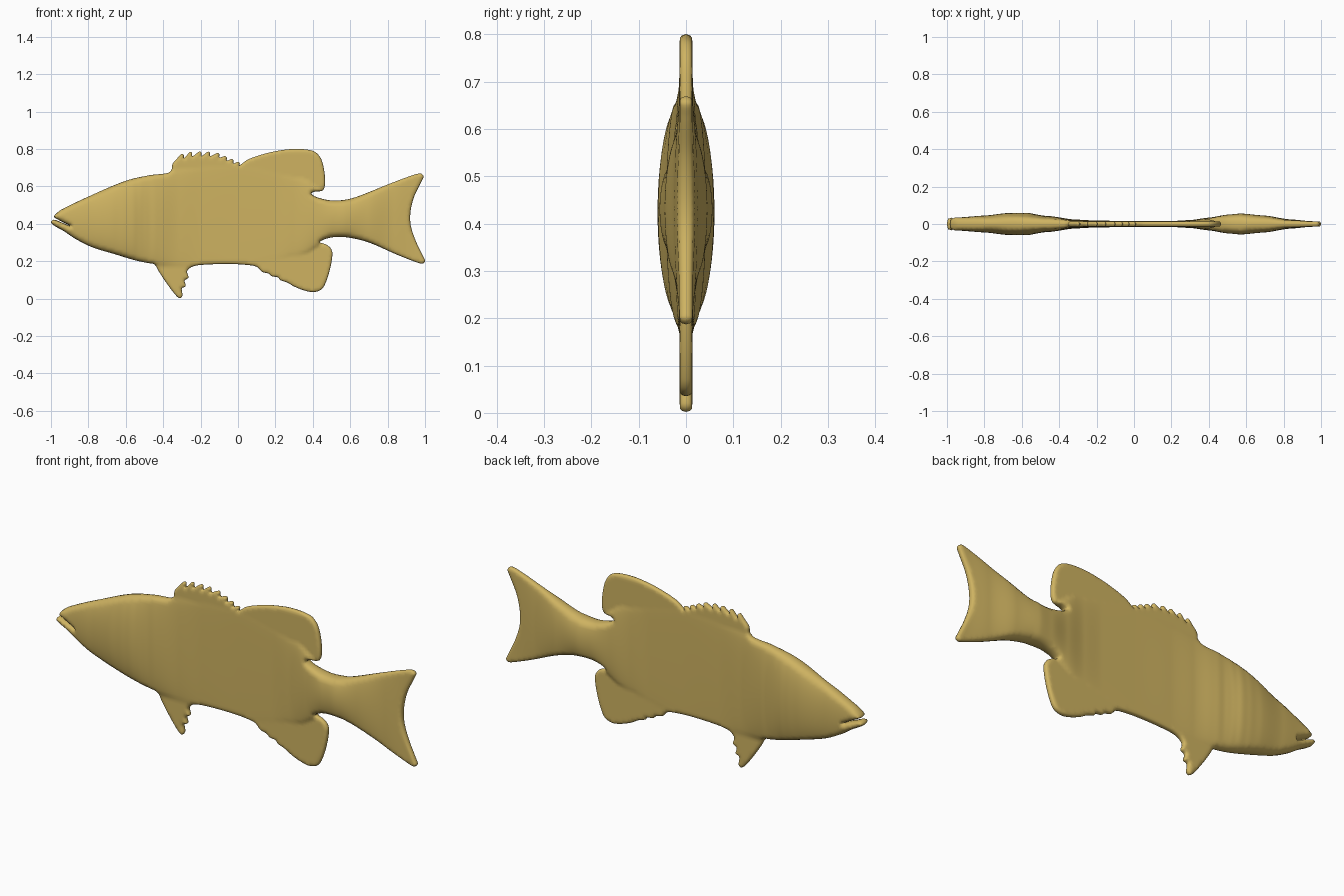
import bpy, bmesh, math
from mathutils import Vector, kdtree
from mathutils.geometry import delaunay_2d_cdt

if "Cube" in bpy.data.objects:
    bpy.data.objects.remove(bpy.data.objects["Cube"])

# Side profile, traced clockwise as open curves that join end to end
forehead = [(-.90, .39), (-.965, .424), (-.983, .436), (-.975, .452), (-.94, .478), (-.79, .55),
            (-.60, .63), (-.47, .66), (-.375, .672), (-.355, .69), (-.35, .72), (-.325, .75)]
spine_tips = [(-.30, .775), (-.255, .785), (-.205, .787), (-.16, .786), (-.11, .779),
              (-.07, .762), (-.035, .747), (0, .732)]
soft_dorsal = [(.007, .712), (.05, .742), (.12, .768), (.2, .788), (.3, .80), (.40, .79),
               (.44, .755), (.46, .69), (.465, .61), (.452, .578), (.41, .572), (.392, .562)]
tail = [(.42, .543), (.5, .525), (.58, .53), (.65, .55), (.8, .61), (.92, .655), (.975, .669),
        (.992, .655), (.98, .625), (.94, .54), (.922, .46), (.924, .39), (.95, .31), (.99, .225),
        (1, .20), (.985, .187), (.95, .196), (.85, .235), (.7, .30), (.6, .325), (.53, .33),
        (.47, .32), (.438, .302)]
anal_fin = [(.47, .29), (.495, .27), (.505, .24), (.49, .15), (.462, .07), (.44, .045), (.40, .035),
            (.35, .045), (.30, .065), (.265, .085), (.225, .10), (.215, .113), (.18, .12),
            (.165, .133), (.13, .143), (.10, .17)]
belly = [(.05, .18), (-.05, .185), (-.2, .18), (-.25, .168)]
pelvic_fin = [(-.272, .145), (-.265, .112), (-.285, .097), (-.28, .066), (-.30, .055), (-.297, .015),
              (-.31, .002), (-.33, .015), (-.38, .08), (-.42, .14), (-.447, .183)]
throat = [(-.48, .19), (-.55, .205), (-.65, .235), (-.78, .275), (-.87, .32), (-.93, .36),
          (-.99, .395), (-1, .41), (-.985, .422), (-.94, .406)]

# Body half thickness, centre height and half height along x
THICK = [(-1, .037), (-.93, .036), (-.8, .045), (-.67, .059), (-.58, .060), (-.53, .054),
         (-.5, .046), (-.45, .042), (-.32, .024), (-.2, .018), (0, .016), (.2, .016), (.3, .021),
         (.4, .034), (.5, .050), (.57, .056), (.7, .045), (.83, .025), (.95, .015), (1, .014)]
CENTRE = [(-1, .42), (-.8, .412), (-.6, .425), (0, .44), (.35, .44), (.5, .43), (1, .43)]
HALF = [(-1, .06), (-.8, .14), (-.6, .215), (-.45, .25), (0, .27), (.35, .2), (.5, .11),
        (.6, .11), (.75, .17), (1, .26)]
RIM = .014
STEP = .006


def lerp(table, x):
    x = min(max(x, table[0][0]), table[-1][0])
    for (x0, a), (x1, b) in zip(table, table[1:]):
        if x <= x1:
            f = (x - x0) / (x1 - x0)
            f = f * f * (3 - 2 * f) * .5 + f * .5
            return a + (b - a) * f


def spines(tips):
    # hooked teeth: each tip is followed by a small valley
    out = []
    for x, z in tips:
        out += [(x, z), (x + .010, z - .007), (x + .011, z - .024)]
    return out[:-1]


def smooth_loop(pts):
    # closed Catmull-Rom curve sampled at an even step
    p = [Vector(q) for q in pts]
    out, n = [], len(p)
    for i in range(n):
        a, b, c, d = p[i - 1], p[i], p[(i + 1) % n], p[(i + 2) % n]
        ln = (c - b).length
        m0 = (c - a) * ln / ((c - b).length + (b - a).length)
        m1 = (d - b) * ln / ((d - c).length + (c - b).length)
        k = max(2, round(ln / STEP))
        for j in range(k):
            t = j / k
            out.append(b * (2*t**3 - 3*t*t + 1) + m0 * (t**3 - 2*t*t + t)
                       + c * (3*t*t - 2*t**3) + m1 * (t**3 - t*t))
    return out


def thickness(x, z, d):
    # rounded rim plus an elliptical swelling of head and tail root
    def edge(r):
        return math.sqrt(max(0, 1 - (1 - min(d / r, 1)) ** 2))
    u = (z - lerp(CENTRE, x)) / lerp(HALF, x)
    swell = math.sqrt(max(0, 1 - u * u))
    # faint gill folds behind the head
    fold = .0012 * math.sin((x + .12 * (z - .4) ** 2) * 110) * math.exp(-((x + .53) / .08) ** 2)
    return RIM * edge(.013) + (lerp(THICK, x) - RIM + fold) * swell * edge(.022)


loop = smooth_loop(forehead + spines(spine_tips) + soft_dorsal + tail + anal_fin
                   + belly + pelvic_fin + throat)
n = len(loop)
kd = kdtree.KDTree(n)
for i, p in enumerate(loop):
    kd.insert((p.x, p.y, 0), i)
kd.balance()


def dist(p):
    return kd.find((p[0], p[1], 0))[2]


# Rim rings and an inner grid of points
pts = list(loop)
for off in (.0025, .007):
    for i in range(n):
        t = (loop[(i + 1) % n] - loop[i - 1]).normalized()
        q = loop[i] + Vector((t.y, -t.x)) * off
        if dist(q) > off * .95:
            pts.append(q)
G = .012
for i in range(int(2 / G) + 1):
    for j in range(int(.82 / G) + 1):
        q = Vector((-1 + (i + .5 * (j % 2)) * G, j * G))
        if dist(q) > .012:
            pts.append(q)
edges = [(i, (i + 1) % n) for i in range(n)]
vs, _, tris, *_ = delaunay_2d_cdt(pts, edges, [], 1, 1e-6)

# Two mirrored sides that share the outline
bm = bmesh.new()
front, back = [], []
for v in vs:
    d = dist(v)
    h = thickness(v.x, v.y, d) if d > 1e-4 else 0
    f = bm.verts.new((v.x, -h, v.y))
    front.append(f)
    back.append(bm.verts.new((v.x, h, v.y)) if h > 0 else f)
for t in tris:
    for side in (front, back):
        q = [side[i] for i in (t if side is front else t[::-1])]
        if bm.faces.get(q) is None:
            bm.faces.new(q)
bmesh.ops.delete(bm, geom=[v for v in bm.verts if not v.link_faces], context='VERTS')
bmesh.ops.recalc_face_normals(bm, faces=bm.faces)
for f in bm.faces:
    f.smooth = True
me = bpy.data.meshes.new("fish_body")
bm.to_mesh(me)
bm.free()
fish = bpy.data.objects.new("fish_body", me)
bpy.context.collection.objects.link(fish)

mat = bpy.data.materials.new("golden")
mat.diffuse_color = (.62, .45, .12, 1)
mat.use_nodes = True
mat.node_tree.nodes["Principled BSDF"].inputs["Base Color"].default_value = mat.diffuse_color
me.materials.append(mat)
